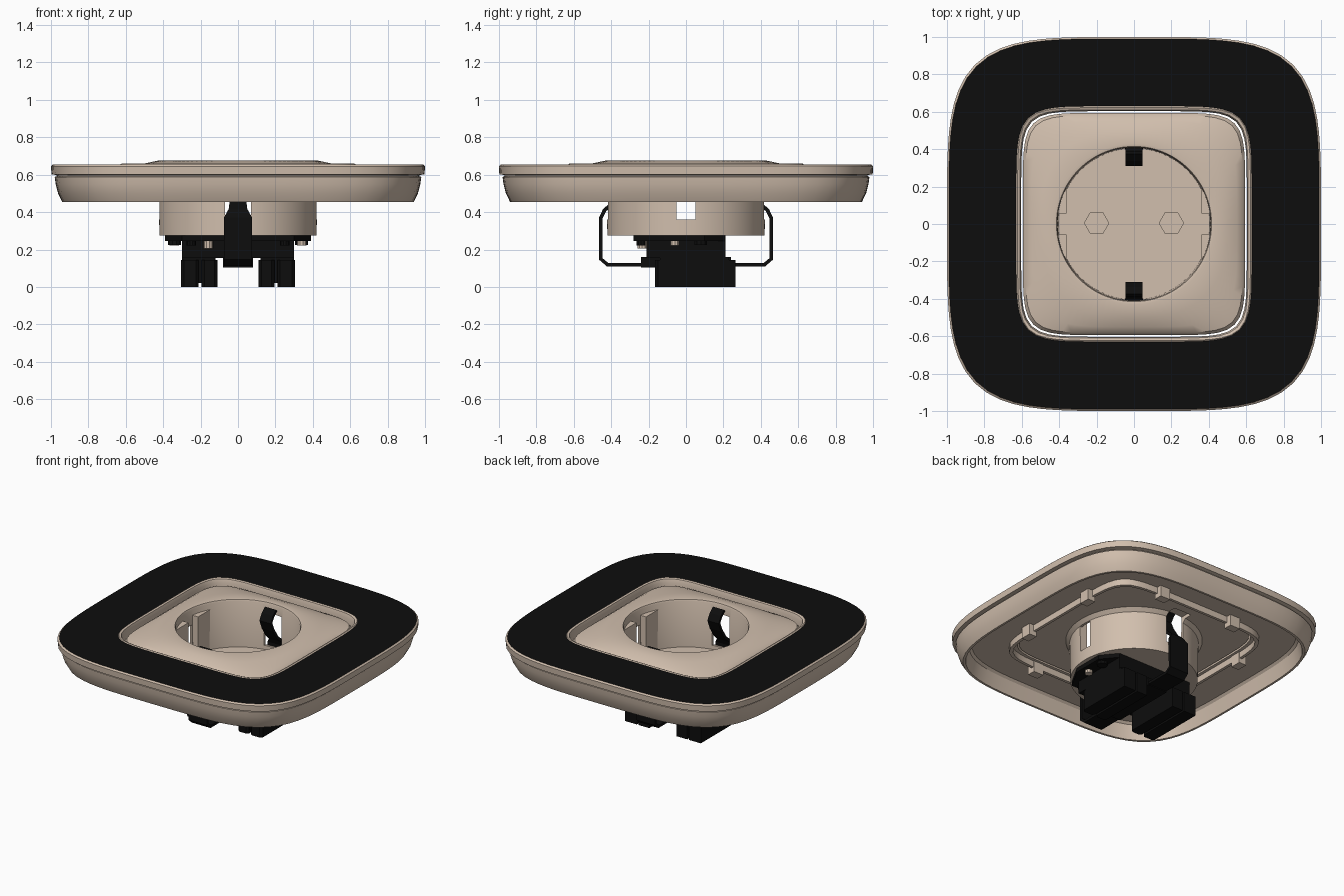
import bpy, bmesh, math
from mathutils import Vector

if "Cube" in bpy.data.objects:
    bpy.data.objects.remove(bpy.data.objects["Cube"])

SEG = 96


def material(name, rgb, rough=0.5):
    m = bpy.data.materials.new(name)
    m.use_nodes = True
    m.diffuse_color = (*rgb, 1)
    bsdf = m.node_tree.nodes["Principled BSDF"]
    bsdf.inputs["Base Color"].default_value = (*rgb, 1)
    bsdf.inputs["Roughness"].default_value = rough
    return m


CREAM = material("cream plastic", (0.64, 0.52, 0.42))
BLACK = material("black plastic", (0.004, 0.004, 0.004))


def finish(name, bm, mats, smooth=False):
    bmesh.ops.recalc_face_normals(bm, faces=bm.faces)
    mesh = bpy.data.meshes.new(name)
    bm.to_mesh(mesh)
    bm.free()
    for m in mats:
        mesh.materials.append(m)
    ob = bpy.data.objects.new(name, mesh)
    bpy.context.collection.objects.link(ob)
    if smooth:
        select(ob)
        bpy.ops.object.shade_smooth_by_angle(angle=math.radians(32))
    return ob


def select(ob):
    bpy.ops.object.select_all(action='DESELECT')
    ob.select_set(True)
    bpy.context.view_layer.objects.active = ob


def ring(bm, half, power, z):
    """Rounded-square outline; power 2 is a circle."""
    verts = []
    for i in range(SEG):
        a = math.tau * i / SEG
        c, s = math.cos(a), math.sin(a)
        r = half / (abs(c) ** power + abs(s) ** power) ** (1 / power)
        verts.append(bm.verts.new((r * c, r * s, z)))
    return verts


def loft(name, profile, mats, wrap, painted=()):
    """Join outlines (half, power, z); wrap closes the section, else cap it."""
    bm = bmesh.new()
    rings = [ring(bm, *p) for p in profile]
    n = len(rings)
    for k in range(n if wrap else n - 1):
        lo, hi = rings[k], rings[(k + 1) % n]
        for i in range(SEG):
            j = (i + 1) % SEG
            f = bm.faces.new((lo[i], lo[j], hi[j], hi[i]))
            f.material_index = int(k in painted)
    if not wrap:
        bm.faces.new(rings[0])
        bm.faces.new(rings[-1])
    return finish(name, bm, mats, True)


def prism(name, outline, z0, z1, mat):
    bm = bmesh.new()
    face = bm.faces.new([bm.verts.new((x, y, z0)) for x, y in outline])
    up = bmesh.ops.extrude_face_region(bm, geom=[face])["geom"]
    bmesh.ops.translate(bm, vec=(0, 0, z1 - z0),
                        verts=[v for v in up if isinstance(v, bmesh.types.BMVert)])
    return finish(name, bm, [mat])


def box(name, x0, x1, y0, y1, z0, z1, mat=BLACK):
    return prism(name, [(x0, y0), (x1, y0), (x1, y1), (x0, y1)], z0, z1, mat)


def disc(name, x, y, r, z0, z1, sides, mat):
    pts = [(x + r * math.cos(math.tau * i / sides), y + r * math.sin(math.tau * i / sides))
           for i in range(sides)]
    return prism(name, pts, z0, z1, mat)


def cut(ob, cutter):
    cutter.hide_render = True
    mod = ob.modifiers.new("cut", 'BOOLEAN')
    mod.operation, mod.solver, mod.object = 'DIFFERENCE', 'EXACT', cutter
    select(ob)
    bpy.ops.object.modifier_apply(modifier=mod.name)
    bpy.data.objects.remove(cutter)


# Outer frame: hollow shell with groove, black face and cream inner lip
loft("cover_frame", [
    (0.925, 4.3, 0.455), (0.94, 4.3, 0.455), (0.962, 4.3, 0.50), (0.975, 4.3, 0.55),
    (0.98, 4.3, 0.588), (0.97, 4.3, 0.592), (0.97, 4.3, 0.598), (0.997, 4.3, 0.602),
    (1.0, 4.3, 0.645), (0.99, 4.3, 0.654), (0.63, 6.5, 0.654), (0.622, 7, 0.66),
    (0.61, 7, 0.655), (0.603, 7, 0.63), (0.603, 7, 0.57), (0.89, 4.3, 0.57),
    (0.905, 4.3, 0.555)], [CREAM, BLACK], True, painted=(9,))

# Socket insert: sloping plate with a deep round cup
insert = loft("socket_insert", [
    (0.405, 2, 0.33), (0.41, 2, 0.66), (0.415, 2, 0.672), (0.43, 2, 0.675),
    (0.50, 2.6, 0.66), (0.55, 4.5, 0.64), (0.58, 7, 0.622), (0.594, 7, 0.60),
    (0.594, 7, 0.575), (0.45, 2, 0.575), (0.425, 2, 0.55), (0.42, 2, 0.275)],
    [CREAM], False)

for s in (-1, 1):
    # pin holes, side slots and slots for the earth clips
    cut(insert, disc("pin_cutter", s * 0.2, 0.005, 0.065, 0.295, 0.4, 6, CREAM))
    cut(insert, box("side_cutter", min(s * 0.34, s * 0.5), max(s * 0.34, s * 0.5),
                    -0.05, 0.05, 0.36, 0.55))
    cut(insert, box("clip_cutter", -0.07, 0.07, min(s * 0.35, s * 0.5),
                    max(s * 0.35, s * 0.5), 0.36, 0.60))
select(insert)
bpy.ops.object.shade_smooth_by_angle(angle=math.radians(32))

# Guide ribs inside the cup
for sx in (-1, 1):
    for sy in (-1, 1):
        pts = [(0.36, 0.055), (0.36, 0.2), (0.367, 0.2), (0.39, 0.14), (0.413, 0.055)]
        prism("guide_rib", [(sx * x, sy * y) for x, y in pts], 0.32, 0.62, CREAM)

# Earth strap: one bent band under the cup, sprung into it at both ends
half_path = [(0.42, 0.12, 0.075), (0.455, 0.15, 0.075), (0.455, 0.37, 0.075),
             (0.435, 0.41, 0.05), (0.39, 0.45, 0.045), (0.345, 0.52, 0.045),
             (0.32, 0.58, 0.045), (0.345, 0.62, 0.045), (0.38, 0.65, 0.045)]
path = [(-y, z, w) for y, z, w in reversed(half_path)] + half_path
bm = bmesh.new()
pairs = [[bm.verts.new((s * w, y, z)) for s in (-1, 1)] for y, z, w in path]
for a, b in zip(pairs, pairs[1:]):
    bm.faces.new((a[0], a[1], b[1], b[0]))
strap = finish("earth_strap", bm, [BLACK])
solid = strap.modifiers.new("thickness", 'SOLIDIFY')
solid.thickness, solid.offset = 0.02, 0

# Contact carrier under the cup
prism("carrier_plate", [(-0.39, -0.12), (-0.3, -0.28), (0.3, -0.28), (0.39, -0.12),
                        (0.39, 0.1), (0.3, 0.21), (-0.3, 0.21), (-0.39, 0.1)],
      0.245, 0.275, BLACK)
box("carrier_block", -0.3, 0.3, -0.21, 0.21, 0.155, 0.245)
box("strap_saddle", -0.08, 0.08, -0.24, 0.24, 0.105, 0.16)

# Terminal blocks: a pair of jaws each side, joined by a bridge
for s in (-1, 1):
    for inner, outer in ((0.11, 0.195), (0.21, 0.305)):
        pts = [(inner, -0.15), (inner + 0.015, -0.165), (outer - 0.015, -0.165),
               (outer, -0.15), (outer, 0.265), (inner, 0.265)]
        prism("terminal_jaw", [(s * x, y) for x, y in pts], 0.0, 0.145, BLACK)
    box("terminal_bridge", min(s * 0.12, s * 0.3), max(s * 0.12, s * 0.3),
        -0.14, 0.23, 0.02, 0.16)
    disc("terminal_screw", s * 0.34, -0.06 * s, 0.025, 0.222, 0.25, 10, CREAM)
    disc("corner_screw", s * 0.25, -0.24, 0.025, 0.222, 0.25, 10, BLACK)
    disc("rear_lug", s * 0.34, 0.08 * s, 0.035, 0.225, 0.25, 10, BLACK)
disc("fixing_pin", -0.16, -0.235, 0.025, 0.205, 0.265, 10, CREAM)

# Retaining rail and snap tabs on the underside of the frame
loft("retaining_rail", [(0.625, 7, 0.575), (0.625, 7, 0.525), (0.645, 7, 0.525),
                        (0.645, 7, 0.575)], [CREAM], True)
for s in (-1, 1):
    for t in (-0.3, 0.3):
        box("snap_tab_side", s * 0.65 - 0.03, s * 0.65 + 0.03, t - 0.04, t + 0.04,
            0.49, 0.575, CREAM)
        box("snap_tab_end", t - 0.04, t + 0.04, s * 0.65 - 0.03, s * 0.65 + 0.03,
            0.49, 0.575, CREAM)
